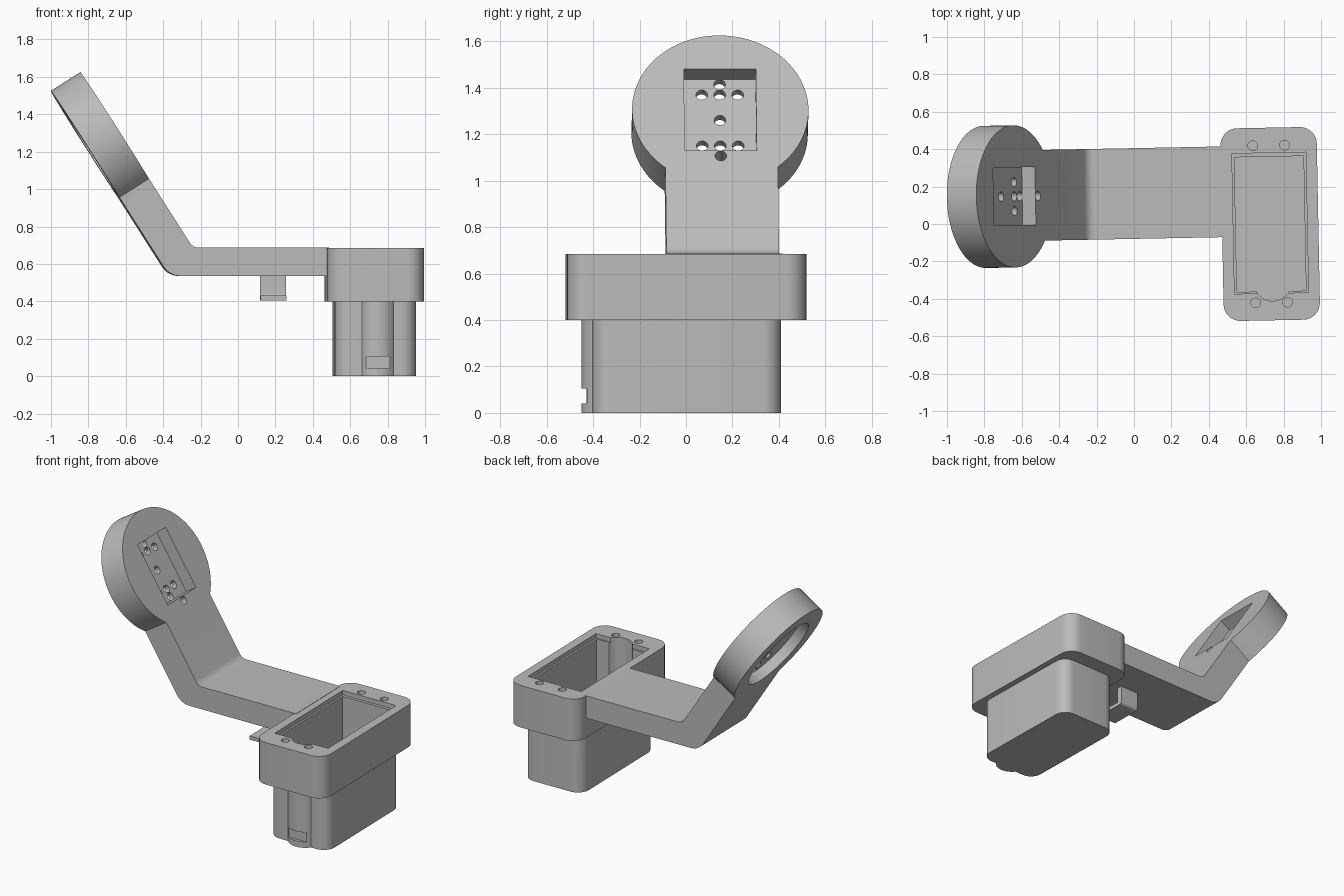
import bpy, bmesh, math
from mathutils import Matrix, Vector

if "Cube" in bpy.data.objects:
    bpy.data.objects.remove(bpy.data.objects["Cube"])

YAW = Matrix.Rotation(math.radians(1.1), 4, 'Z')
grey = bpy.data.materials.new("grey_plastic")
grey.diffuse_color = (0.5, 0.5, 0.5, 1)
grey.use_nodes = True
grey.node_tree.nodes["Principled BSDF"].inputs["Base Color"].default_value = grey.diffuse_color


def fillet(points):
    """Round the corners of an (x, y, radius) outline."""
    out = []
    for i, (x, y, r) in enumerate(points):
        p = Vector((x, y))
        if r == 0:
            out.append(p)
            continue
        a = (Vector(points[i - 1][:2]) - p).normalized()
        b = (Vector(points[(i + 1) % len(points)][:2]) - p).normalized()
        half = a.angle(b) / 2
        centre = p + (a + b).normalized() * r / math.sin(half)
        s = p + a * r / math.tan(half) - centre
        e = p + b * r / math.tan(half) - centre
        sweep = s.angle_signed(e)
        for k in range(9):
            out.append(centre + Matrix.Rotation(-sweep * k / 8, 2) @ s)
    return out


def rect(cx, cy, w, h, r=0.0):
    return fillet([(cx + sx * w / 2, cy + sy * h / 2, r)
                   for sx, sy in ((-1, -1), (1, -1), (1, 1), (-1, 1))])


def circle(cx, cy, r, n=32):
    return [Vector((cx + r * math.cos(2 * math.pi * i / n),
                    cy + r * math.sin(2 * math.pi * i / n))) for i in range(n)]


def prism(name, outline, z0, z1, frame=Matrix()):
    """Extrude an outline from z0 to z1 inside a frame."""
    bm = bmesh.new()
    low = [bm.verts.new((p[0], p[1], z0)) for p in outline]
    high = [bm.verts.new((p[0], p[1], z1)) for p in outline]
    n = len(outline)
    bm.faces.new(low[::-1])
    bm.faces.new(high)
    for i in range(n):
        j = (i + 1) % n
        bm.faces.new((low[i], low[j], high[j], high[i]))
    bm.transform(YAW @ frame)
    bmesh.ops.recalc_face_normals(bm, faces=bm.faces)
    mesh = bpy.data.meshes.new(name)
    bm.to_mesh(mesh)
    bm.free()
    mesh.materials.append(grey)
    ob = bpy.data.objects.new(name, mesh)
    bpy.context.collection.objects.link(ob)
    return ob


def combine(ob, op, others):
    """Apply booleans in order and remove the helper solids."""
    for o in others:
        m = ob.modifiers.new("bool", 'BOOLEAN')
        m.operation, m.solver, m.object = op, 'EXACT', o
        bpy.context.view_layer.update()
        dg = bpy.context.evaluated_depsgraph_get()
        mesh = bpy.data.meshes.new_from_object(ob.evaluated_get(dg))
        ob.modifiers.clear()
        ob.data = mesh
        bpy.data.objects.remove(o)


def finish(ob):
    for p in ob.data.polygons:
        p.use_smooth = True
    ob.data.set_sharp_from_angle(angle=math.radians(30))


# Casing: wide collar, narrower body and a rounded front bulge
cx, cy = 0.728, -0.014
casing = prism("casing", rect(cx, cy, 0.515, 1.03, 0.09), 0.40, 0.685)
combine(casing, 'UNION', [
    prism("body", rect(cx, cy, 0.435, 0.815, 0.08), 0, 0.45),
    prism("bulge", circle(0.74, -0.359, 0.105, 48), 0, 0.45)])

# Casing cavity, lid ledge, bulge channel, latch slot and screw holes
cuts = [
    prism("cavity", rect(cx, cy, 0.37, 0.72), 0.04, 0.8),
    prism("ledge", rect(cx, cy + 0.005, 0.395, 0.75), 0.655, 0.8),
    prism("channel", circle(0.735, -0.326, 0.1, 48), 0.04, 0.8),
    prism("slot", rect(0.74, -0.482, 0.15, 0.08), 0.04, 0.105)]
for sx in (-1, 1):
    for sy in (-1, 1):
        cuts.append(prism("screw_hole", circle(cx + sx * 0.085, cy + sy * 0.42, 0.026, 24), 0.58, 0.8))
combine(casing, 'DIFFERENCE', cuts)
finish(casing)

# Frame of the tilted disc: local x is sideways, y is up the slope, z is the front normal
t = math.radians(57.5)
up = Vector((-math.cos(t), 0, math.sin(t)))
nrm = Vector((math.sin(t), 0, math.cos(t)))
mid = Vector((-0.636, 0.16, 1.305))
THICK = 0.187
tilt = Matrix.Translation(mid) @ Matrix((Vector((0, 1, 0)), up, nrm)).transposed().to_4x4()

# Bent arm, drawn as a side profile
front_end = mid - up * 0.28
back_end = front_end - nrm * THICK
d = nrm.dot(mid)
top_z, low_z = 0.687, 0.535
top_x = (d - nrm.z * top_z) / nrm.x
low_x = (d - THICK - nrm.z * low_z) / nrm.x
profile = fillet([(0.485, low_z, 0), (0.485, top_z, 0), (top_x, top_z, 0.06),
                  (front_end.x, front_end.z, 0), (back_end.x, back_end.z, 0),
                  (low_x, low_z, 0.11)])
side = Matrix.Translation((0, 0.163, 0)) @ Matrix.Rotation(math.pi / 2, 4, 'X')
arm = prism("arm_with_disc", profile, -0.2425, 0.2425, side)
combine(arm, 'UNION', [prism("disc", circle(0, 0, 0.38, 96), -THICK, 0, tilt)])

# Disc pockets on both faces and the mounting holes
cuts = [
    prism("front_pocket", rect(0, 0, 0.31, 0.416), -0.084, 0.1, tilt),
    prism("back_pocket", circle(0, 0, 0.26, 64), -0.3, -0.12, tilt)]
holes = [(0, v) for v in (0, -0.13, 0.13, -0.183, 0.183, -0.235, 0.235)]
holes += [(u, v) for u in (-0.0775, 0.0775) for v in (-0.13, 0.13)]
for u, v in holes:
    cuts.append(prism("hole", circle(u, v, 0.025, 24), -0.25, 0.1, tilt))
combine(arm, 'DIFFERENCE', cuts)
finish(arm)

# Cable hook under the arm
hook = prism("cable_hook", fillet([
    (-0.05, 0.405, 0), (0.17, 0.405, 0.02), (0.17, 0.54, 0), (0.135, 0.54, 0),
    (0.135, 0.43, 0.01), (-0.05, 0.43, 0)]), 0.12, 0.258,
    Matrix(((0, 0, 1, 0), (1, 0, 0, 0), (0, 1, 0, 0), (0, 0, 0, 1))))
finish(hook)
